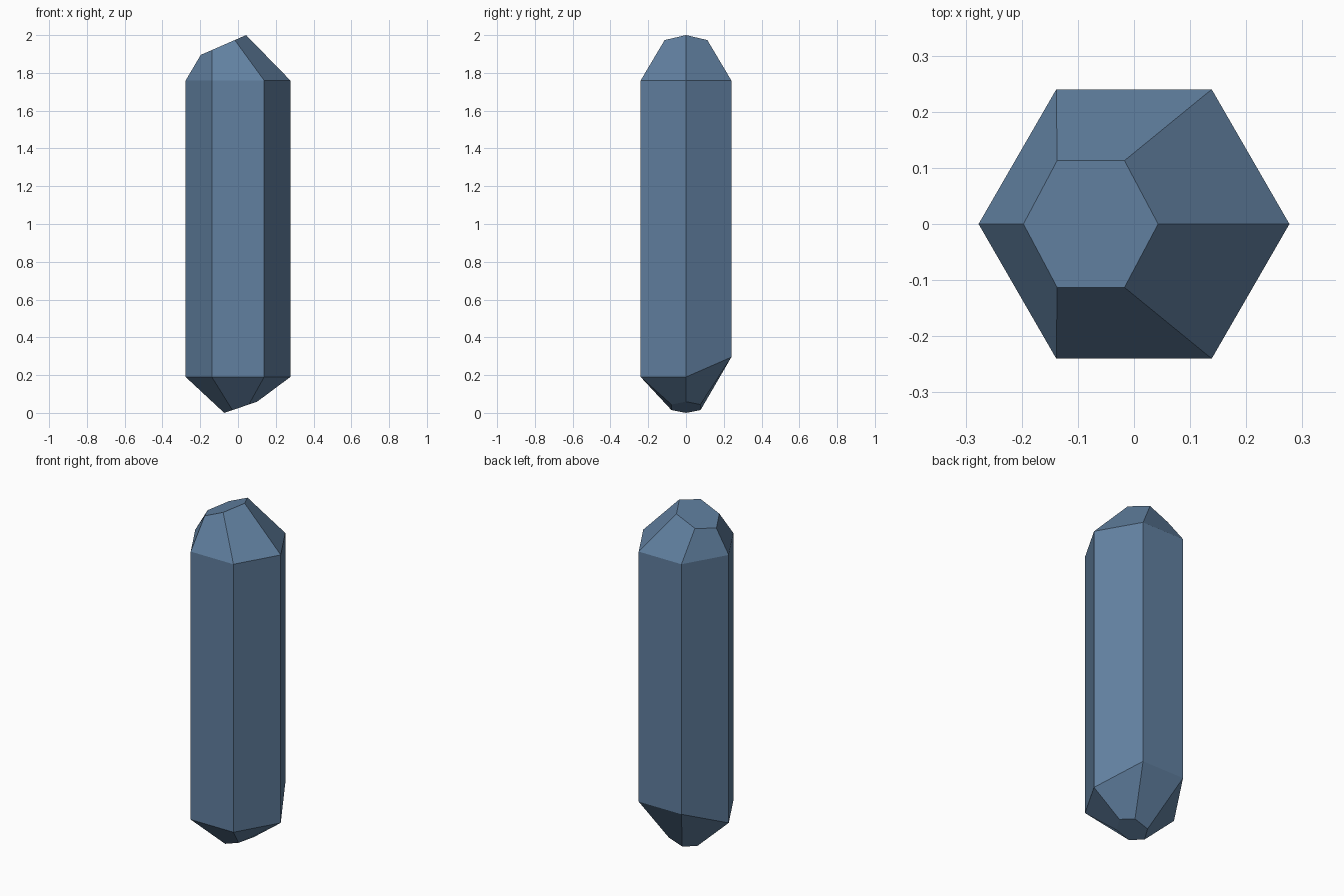
import bpy
import bmesh
from math import cos, sin, pi

cube = bpy.data.objects.get("Cube")
if cube:
    bpy.data.objects.remove(cube, do_unlink=True)

SIDES = 6

# Slate blue crystal material
mat = bpy.data.materials.new("slate_blue")
mat.use_nodes = True
colour = (0.12, 0.216, 0.352, 1.0)
mat.diffuse_color = colour
mat.node_tree.nodes["Principled BSDF"].inputs["Base Color"].default_value = colour


def hex_ring(bm, centre_x, radius, depth, height):
    """Add six points; height is a function of x and y."""
    ring = []
    for i in range(SIDES):
        a = 2 * pi * i / SIDES
        x = centre_x + radius * cos(a)
        y = depth * sin(a) / sin(pi / 3)
        ring.append(bm.verts.new((x, y, height(x, y))))
    return ring


bm = bmesh.new()
rings = [
    # small tilted tip facet at the bottom
    hex_ring(bm, 0.014, 0.087, 0.077, lambda x, y: (x + 0.073) * 0.34),
    # lower girdle, raised along the back
    hex_ring(bm, 0, 0.277, 0.24, lambda x, y: 0.295 if y > 0.1 else 0.19),
    # upper girdle
    hex_ring(bm, 0, 0.277, 0.24, lambda x, y: 1.76),
    # offset tilted facet at the top
    hex_ring(bm, -0.077, 0.12, 0.113, lambda x, y: 2 + (x - 0.043) * 0.436),
]

# Facets between neighbouring rings, then the two end facets
for low, high in zip(rings, rings[1:]):
    for i in range(SIDES):
        j = (i + 1) % SIDES
        bm.faces.new((low[i], low[j], high[j], high[i]))
bm.faces.new(rings[0][::-1])
bm.faces.new(rings[-1])
bmesh.ops.recalc_face_normals(bm, faces=bm.faces)

mesh = bpy.data.meshes.new("crystal")
bm.to_mesh(mesh)
bm.free()
mesh.materials.append(mat)
crystal = bpy.data.objects.new("crystal", mesh)
bpy.context.collection.objects.link(crystal)
